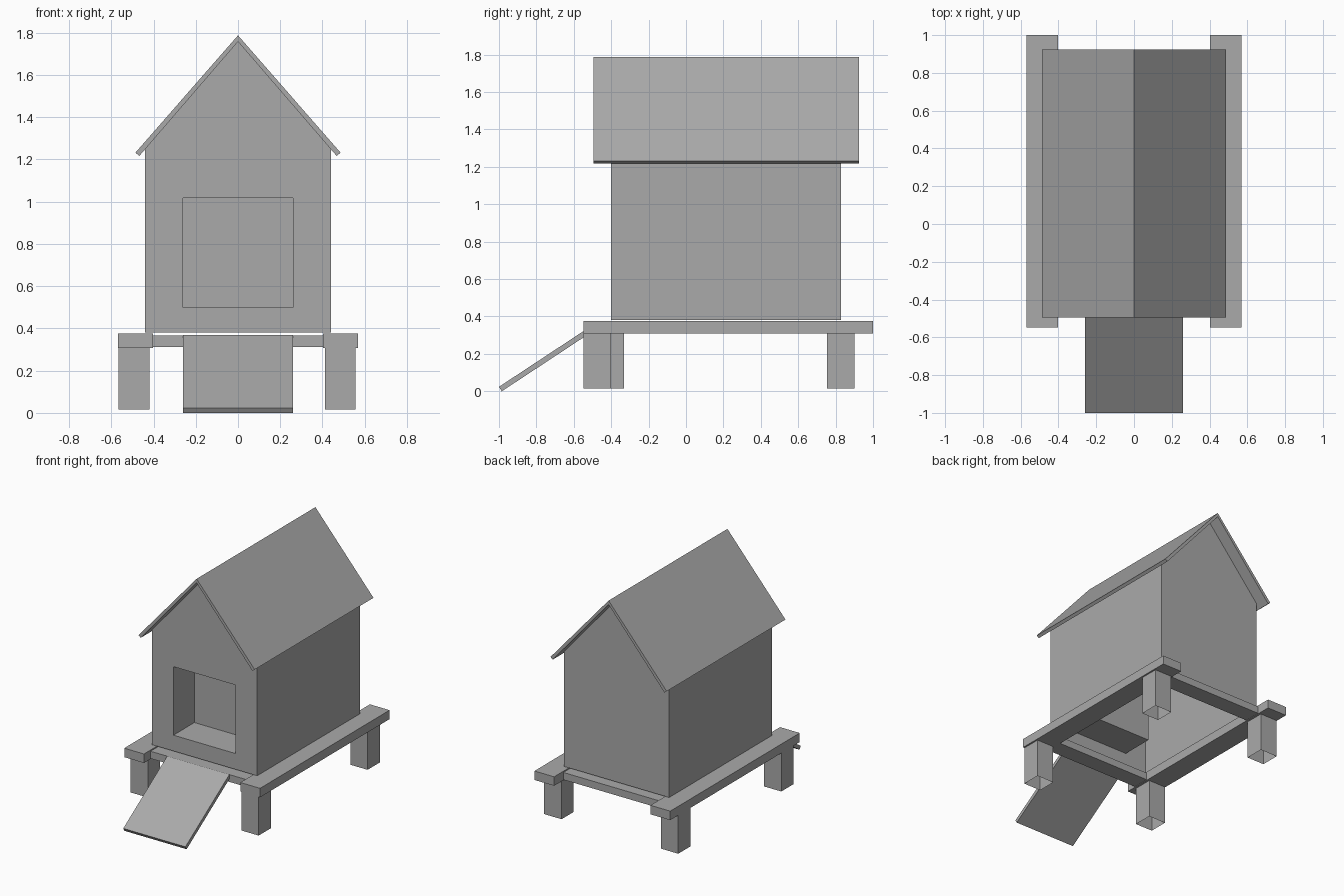
import bpy
import bmesh
from mathutils import Vector

if "Cube" in bpy.data.objects:
    bpy.data.objects.remove(bpy.data.objects["Cube"], do_unlink=True)

# Single plain grey
GREY = (0.4, 0.4, 0.4, 1.0)
grey = bpy.data.materials.new("plain_grey")
grey.use_nodes = True
grey.diffuse_color = GREY
grey.node_tree.nodes["Principled BSDF"].inputs["Base Color"].default_value = GREY


def finish(name, bm):
    bmesh.ops.recalc_face_normals(bm, faces=bm.faces)
    mesh = bpy.data.meshes.new(name)
    bm.to_mesh(mesh)
    bm.free()
    mesh.materials.append(grey)
    obj = bpy.data.objects.new(name, mesh)
    bpy.context.collection.objects.link(obj)
    return obj


def box(name, low, high, open_bottom=False):
    low, high = Vector(low), Vector(high)
    bm = bmesh.new()
    bmesh.ops.create_cube(bm, size=1)
    for v in bm.verts:
        v.co = (low + high) / 2 + v.co * (high - low)
    bmesh.ops.recalc_face_normals(bm, faces=bm.faces)
    if open_bottom:
        bottom = [f for f in bm.faces if f.normal.z < -0.9]
        bmesh.ops.delete(bm, geom=bottom, context="FACES")
    return finish(name, bm)


def prism(name, points, shift):
    """Extrude a flat outline along a vector."""
    bm = bmesh.new()
    face = bm.faces.new([bm.verts.new(p) for p in points])
    new = bmesh.ops.extrude_face_region(bm, geom=[face], use_keep_orig=True)["geom"]
    moved = [g for g in new if isinstance(g, bmesh.types.BMVert)]
    bmesh.ops.translate(bm, verts=moved, vec=shift)
    return finish(name, bm)


# House shell: open underneath, with a boxed-in doorway
FRONT, BACK, HALF = -0.40, 0.83, 0.44
BASE, EAVE, APEX = 0.38, 1.252, 1.758
DOOR, SILL, LINTEL, RECESS = 0.26, 0.50, 1.018, 0.25

bm = bmesh.new()
outline = [(-HALF, BASE), (HALF, BASE), (HALF, EAVE), (0, APEX), (-HALF, EAVE)]
opening = [(-DOOR, SILL), (DOOR, SILL), (DOOR, LINTEL), (-DOOR, LINTEL)]
front = [bm.verts.new((x, FRONT, z)) for x, z in outline]
back = [bm.verts.new((x, BACK, z)) for x, z in outline]
door = [bm.verts.new((x, FRONT, z)) for x, z in opening]
niche = [bm.verts.new((x, FRONT + RECESS, z)) for x, z in opening]
bl, br, tr, top, tl = front
d0, d1, d2, d3 = door
for ring in ((bl, br, d1, d0), (br, tr, d2, d1), (tr, top, tl, d3, d2), (tl, bl, d0, d3)):
    bm.faces.new(ring)
bm.faces.new(back[::-1])
bm.faces.new(niche)
for i in (1, 4):  # side walls
    j = (i + 1) % 5
    bm.faces.new((front[i], back[i], back[j], front[j]))
for i in range(4):  # doorway sides
    j = (i + 1) % 4
    bm.faces.new((door[i], door[j], niche[j], niche[i]))
finish("house_walls", bm)

# Pitched roof with overhanging eaves
ROOF_Y = -0.495
chevron = [(0, 1.788), (0.486, 1.232), (0.467, 1.217), (0, APEX),
           (-0.467, 1.217), (-0.486, 1.232)]
prism("roof", [(x, ROOF_Y, z) for x, z in chevron], (0, 1.42, 0))

# Platform: two long beams and two cross beams
for side, sign in (("left", 1), ("right", -1)):
    x0, x1 = sorted((sign * 0.403, sign * 0.568))
    box(side + "_beam", (x0, -0.548, 0.308), (x1, 1.0, 0.376))
for end, y in (("front", -0.47), ("back", 0.76)):
    box(end + "_cross_beam", (-0.403, y, 0.312), (0.403, y + 0.13, 0.367))

# Hollow legs
LEG = 0.145
legs = (("front_left_leg", 0.411, -0.547), ("front_right_leg", -0.565, -0.477),
        ("back_left_leg", 0.411, 0.755), ("back_right_leg", -0.565, 0.755))
for name, x, y in legs:
    box(name, (x, y, 0.015), (x + LEG, y + LEG, 0.31), open_bottom=True)

# Entrance ramp
slab = [(-1.0, 0.024), (-0.475, 0.37), (-0.46, 0.346), (-0.985, 0)]
prism("ramp", [(-DOOR, y, z) for y, z in slab], (2 * DOOR, 0, 0))
